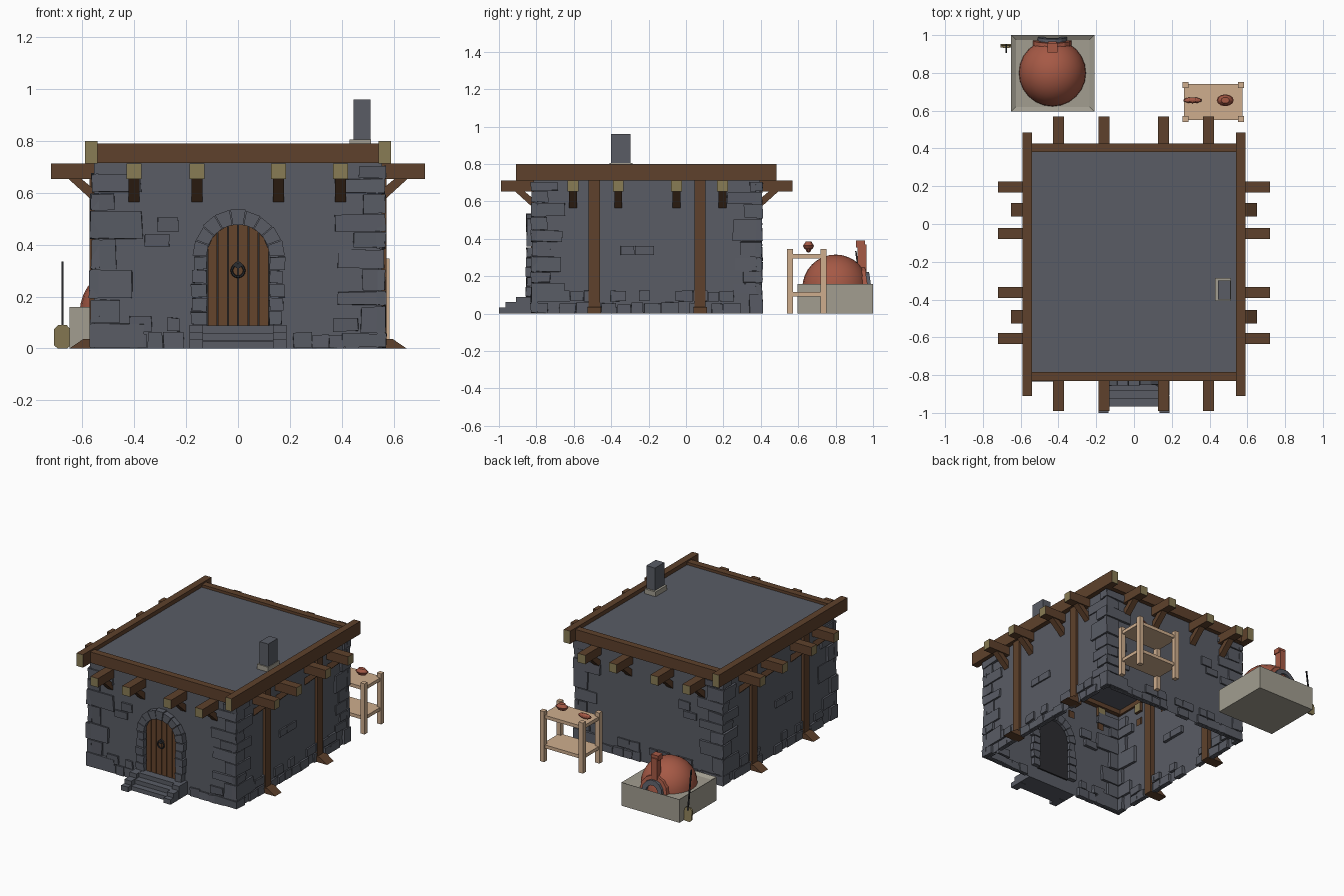
import bpy, bmesh, math, random
from mathutils import Vector, Matrix

random.seed(4)
if "Cube" in bpy.data.objects:
    bpy.data.objects.remove(bpy.data.objects["Cube"], do_unlink=True)


def material(name, r, g, b):
    m = bpy.data.materials.new(name)
    m.use_nodes = True
    m.diffuse_color = (r, g, b, 1)
    m.node_tree.nodes["Principled BSDF"].inputs["Base Color"].default_value = (r, g, b, 1)
    return m


STONE = material("slate_stone", .1, .107, .13)
TIMBER = material("dark_timber", .112, .053, .025)
CUT = material("cut_wood_end", .25, .2, .09)
DOOR = material("door_wood", .13, .058, .025)
IRON = material("iron", .025, .026, .03)
CLAY = material("red_clay", .38, .1, .06)
PALE = material("pale_stone", .36, .34, .28)
PINE = material("pine", .62, .42, .27)

XW, YF, YB, TOP = .555, -.815, .395, .75      # wall planes
SIDES = {"front": lambda u, d, z: (u, YF - d, z),
         "back": lambda u, d, z: (u, YB + d, z),
         "right": lambda u, d, z: (-XW - d, u, z),
         "left": lambda u, d, z: (XW + d, u, z)}


class Part:
    """Collects solids into one mesh object."""

    def __init__(self, name, *mats):
        self.name, self.mats, self.bm = name, mats, bmesh.new()

    def prism(self, a, b):
        va = [self.bm.verts.new(p) for p in a]
        vb = [self.bm.verts.new(p) for p in b]
        n = len(a)
        faces = [self.bm.faces.new(va), self.bm.faces.new(vb[::-1])]
        for i in range(n):
            j = (i + 1) % n
            faces.append(self.bm.faces.new((va[j], va[i], vb[i], vb[j])))
        bmesh.ops.recalc_face_normals(self.bm, faces=faces)
        return faces

    def box(self, lo, hi, jit=0):
        (x0, y0, z0), (x1, y1, z1) = lo, hi
        def ring(z):
            return [Vector((x, y, z)) + Vector([random.uniform(-jit, jit) for _ in "xyz"])
                    for x, y in ((x0, y0), (x1, y0), (x1, y1), (x0, y1))]
        faces = self.prism(ring(z0), ring(z1))
        if jit:
            for f in faces:
                for v in f.verts:
                    v.co.z = max(v.co.z, 0)
        return faces

    def on_wall(self, side, u0, u1, d0, d1, z0, z1, jit=0):
        f = SIDES[side]
        return self.box(f(u0, d0, z0), f(u1, d1, z1), jit)

    def profile(self, side, pts, u0, u1):
        f = SIDES[side]
        return self.prism([f(u0, d, z) for d, z in pts], [f(u1, d, z) for d, z in pts])

    def done(self, smooth=False):
        me = bpy.data.meshes.new(self.name)
        self.bm.to_mesh(me)
        self.bm.free()
        for m in self.mats:
            me.materials.append(m)
        ob = bpy.data.objects.new(self.name, me)
        bpy.context.collection.objects.link(ob)
        if smooth:
            me.shade_smooth()
        return ob


def paint_ends(faces, axis):
    for f in faces:
        f.normal_update()
        if abs(f.normal[axis]) > .9:
            f.material_index = 1


def arc(cx, cz, r, a0, a1, n):
    return [(cx + r * math.cos(a0 + (a1 - a0) * i / n), cz + r * math.sin(a0 + (a1 - a0) * i / n))
            for i in range(n + 1)]


# walls, open underneath, and flat roof
p = Part("walls", STONE)
shell = p.box((-XW, YF, 0), (XW, YB, TOP))
bmesh.ops.delete(p.bm, geom=shell[:2], context="FACES_ONLY")
p.done()
p = Part("roof_slab", STONE)
p.box((-.545, -.795, .745), (.545, .39, .772))
p.done()

# roof edge beams
p = Part("roof_beams", TIMBER, CUT)
for s in (-1, 1):
    paint_ends(p.box((s * .565 - .024, -.91, .712), (s * .565 + .024, .485, .8)), 1)
for y in (-.807, .403):
    p.box((-.541, y - .023, .715), (.541, y + .023, .79))
p.done()

# joist ends with diagonal braces
ALONG_X, ALONG_Y = (-.4, -.158, .156, .395), (-.605, -.362, -.05, .195)
joists, braces = Part("joist_ends", TIMBER, CUT), Part("joist_braces", TIMBER)
for side in SIDES:
    gable = side in ("front", "back")
    reach = .175 if gable else .165
    for u in (ALONG_X if gable else ALONG_Y):
        paint_ends(joists.on_wall(side, u - .029, u + .029, -.02, reach, .652, .713), 1 if gable else 0)
        braces.profile(side, [(-.01, .555), (-.01, .605), (.05, .655), (.1, .655)], u - .021, u + .021)
joists.done()
braces.done()

# side posts with splayed feet
p = Part("side_posts", TIMBER)
for side in ("left", "right"):
    for u in (-.49, .075):
        p.on_wall(side, u - .03, u + .03, -.03, .018, 0, .715)
        p.profile(side, [(0, 0), (.095, 0), (.04, .037), (0, .037)], u - .036, u + .036)
p.done()

# corner stones
p = Part("corner_stones", STONE)
for cx, side_x in ((-1, "right"), (1, "left")):
    for face_y, cy in (("front", -1), ("back", 1)):
        z, wide = 0, random.random() > .5
        while z < .66:
            h = min(random.uniform(.055, .125), .705 - z)
            w1, w2 = (.165, .09) if wide else (.09, .165)
            w1, w2 = (w + random.uniform(-.025, .025) for w in (w1, w2))
            out = random.uniform(.008, .016)
            p.on_wall(face_y, cx * (XW + out), cx * (XW - w1), -.02, out, z + .003, z + h - .003, .004)
            corner = YB + out if cy > 0 else YF - out
            p.on_wall(side_x, corner, corner - cy * w2, -.02, out, z + .003, z + h - .003, .004)
            z, wide = z + h, not wide
p.done()

# footing stones and single wall bricks
p = Part("wall_stones", STONE)
for side in SIDES:
    lo, hi = (-.42, .42) if side in ("front", "back") else (-.68, .26)
    for z0, z1, chance in ((0, .062, .85), (.066, .125, .5)):
        u = lo
        while u < hi:
            w = random.uniform(.05, .1)
            blocked = side == "front" and u + w > -.19 and u < .19
            if random.random() < chance and not blocked:
                p.on_wall(side, u + .002, u + w - .002, -.02, .012, z0, z1 - random.uniform(0, .012), .003)
            u += w
for side in ("front", "back"):
    p.on_wall(side, -.31, -.23, -.02, .01, .448, .505, .002)
    p.on_wall(side, -.36, -.265, -.02, .01, .393, .44, .002)
for side in ("left", "right"):
    p.on_wall(side, -.35, -.277, -.02, .01, .315, .362, .002)
    p.on_wall(side, -.273, -.17, -.02, .01, .315, .362, .002)
p.done()

# arched door surround
p = Part("door_arch", STONE)
SPRING, N = .357, 9
for i in range(N):
    a0, a1 = (math.pi * (i + k) / N for k in (.03, .97))
    quad = arc(0, SPRING, .121, a0, a1, 1) + arc(0, SPRING, random.uniform(.172, .183), a1, a0, 1)
    d = random.uniform(.033, .045)
    p.prism([(x, YF + .03, z) for x, z in quad], [(x, YF - d, z) for x, z in quad])
for s in (-1, 1):
    for i in range(5):
        z = .09 + i * .053
        p.on_wall("front", s * .121, s * random.uniform(.168, .185), -.03,
                  random.uniform(.033, .045), z + .002, z + .051, .003)
p.done()

# plank door
p = Part("door_backing", IRON)
outline = [(.121, .085)] + arc(0, SPRING, .121, 0, math.pi, 16) + [(-.121, .085)]
p.prism([(x, YF + .01, z) for x, z in outline], [(x, YF - .005, z) for x, z in outline])
p.done()
p = Part("door_planks", DOOR)
for i in range(6):
    x0, x1 = -.118 + i * .0395 + .002, -.118 + (i + 1) * .0395 - .002
    xs = [x1, (x0 + x1) / 2, x0]
    pts = [(x0, .088), (x1, .088)] + [(x, SPRING + math.sqrt(max(.12 ** 2 - x * x, 0))) for x in xs]
    p.prism([(x, YF, z) for x, z in pts], [(x, YF - .014, z) for x, z in pts])
p.done()
bpy.ops.mesh.primitive_torus_add(location=(0, YF - .022, .3), rotation=(math.pi / 2, 0, 0), major_radius=.024,
                                 minor_radius=.005, major_segments=16, minor_segments=6)
bpy.context.object.name = "door_ring"
bpy.context.object.data.materials.append(IRON)
p = Part("ring_plate", IRON)
plate = [(-.02, .322), (0, .305), (.02, .322), (0, .34)]
p.prism([(x, YF - .012, z) for x, z in plate], [(x, YF - .026, z) for x, z in plate])
p.done()

# entrance steps and side curbs
p = Part("entrance_steps", STONE)
for i, y in enumerate((-.965, -.925, -.882)):
    p.box((-.14, y, .03 * i), (.14, YF, .03 * i + .029))
for s in (-1, 1):
    for y0, y1, z in ((-1, -.962, .034), (-.965, -.91, .062), (-.908, YF, .09)):
        p.box((s * .135, y0, 0), (s * .187, y1, z))
p.done()

# roof chimney
p = Part("chimney", STONE)
p.box((.445, -.4, .76), (.51, -.298, .96))
p.done()
p = Part("chimney_collar", PALE)
p.box((.43, -.408, .765), (.513, -.285, .805))
p.done()

# oven plinth with sunken top
p = Part("oven_plinth", PALE)
top = p.box((-.65, .595, 0), (-.21, 1, .16))[1]
bmesh.ops.inset_individual(p.bm, faces=[top], thickness=.035)
bmesh.ops.translate(p.bm, verts=top.verts, vec=(0, 0, -.015))
p.done()

# oven dome, mouth and flue
OX, OY = -.432, .8
p = Part("oven_dome", CLAY)
bmesh.ops.create_uvsphere(p.bm, u_segments=24, v_segments=16, radius=.178,
                          matrix=Matrix.Translation((OX, OY, .138)))
bmesh.ops.delete(p.bm, geom=[v for v in p.bm.verts if v.co.z < .137], context="VERTS")
p.done(True)
for name, mat, r0, r1, y1, n in (("oven_mouth", CLAY, .075, .102, .972, 7), ("oven_mouth_lining", STONE, .045, .078, .99, 7)):
    p = Part(name, mat)
    for i in range(n):
        a0, a1 = math.pi * i / n, math.pi * (i + 1) / n
        quad = arc(OX, .147, r0, a0, a1, 1) + arc(OX, .147, r1, a1, a0, 1)
        p.prism([(x, .88, z) for x, z in quad], [(x, y1 - (z - .147) * .15, z) for x, z in quad])
    p.done()
p = Part("oven_flue", CLAY)
p.box((OX - .022, .918, .2), (OX + .022, .965, .37))
p.box((OX - .027, .908, .355), (OX + .027, .957, .39))
p.done()

# leaning oven peel
p = Part("peel_handle", IRON)
p.prism([(x, y + .945, .07) for x, y in ((-.68, -.004), (-.672, -.004), (-.672, .004), (-.68, .004))],
        [(x, y + .908, .335) for x, y in ((-.68, -.004), (-.672, -.004), (-.672, .004), (-.68, .004))])
p.done()
p = Part("peel_blade", CUT)
blade = [(-.695, 0), (-.658, 0), (-.646, .012), (-.646, .075), (-.66, .09), (-.693, .09), (-.708, .075), (-.708, .012)]
p.prism([(x, .942 - z * .1, z) for x, z in blade], [(x, .954 - z * .1, z) for x, z in blade])
p.done()

# work table
p = Part("work_table", PINE)
for x in (.273, .567):
    for y in (.556, .736):
        p.box((x - .016, y - .016, 0), (x + .016, y + .016, .347))
for z in (.092, .295):
    p.box((.265, .55, z), (.575, .742, z + .023))
p.done()

# crockery and loaf on the table
p = Part("clay_pot", CLAY)
for r0, r1, z, h in ((.03, .045, .345, .02), (.04, .022, .365, .02)):
    bmesh.ops.create_cone(p.bm, cap_ends=True, segments=12, radius1=r0, radius2=r1, depth=h,
                          matrix=Matrix.Translation((.483, .655, z + h / 2)) @ Matrix.Diagonal((1, .7, 1, 1)))
p.done()
p = Part("loaf", CLAY)
bmesh.ops.create_uvsphere(p.bm, u_segments=10, v_segments=6, radius=1,
                          matrix=Matrix.Translation((.31, .655, .345)) @ Matrix.Diagonal((.05, .016, .018, 1)))
p.done()
